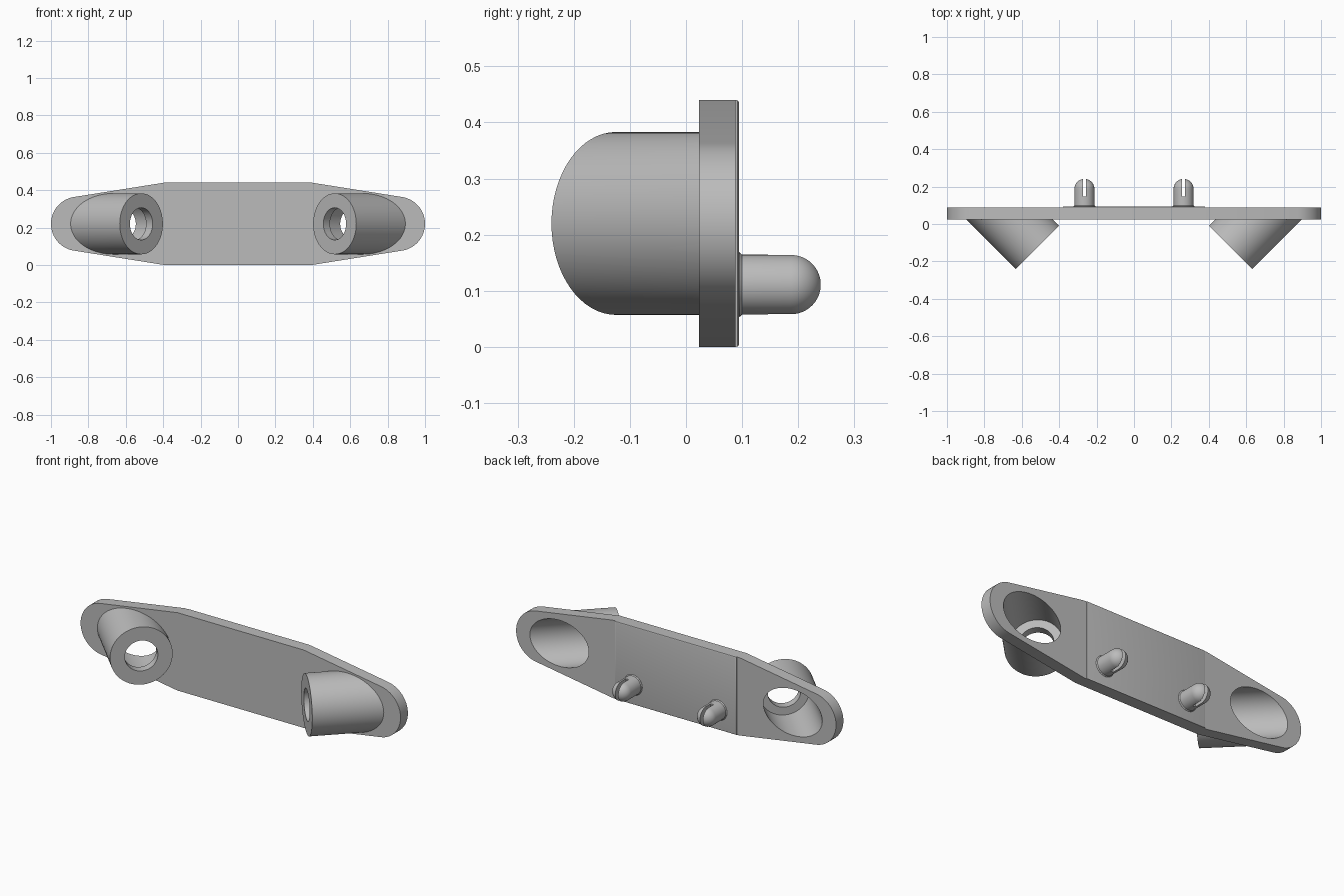
import bpy, bmesh, math
from mathutils import Matrix, Vector

cube = bpy.data.objects.get("Cube")
if cube:
    bpy.data.objects.remove(cube, do_unlink=True)

ZC = 0.22                    # mid height of the plate
FRONT, BACK = 0.023, 0.0885  # plate faces

grey = bpy.data.materials.new("plain grey")
grey.use_nodes = True
grey.diffuse_color = (0.5, 0.5, 0.5, 1)
grey.node_tree.nodes["Principled BSDF"].inputs["Base Color"].default_value = (0.5, 0.5, 0.5, 1)


def finish(bm, name):
    bmesh.ops.recalc_face_normals(bm, faces=bm.faces)
    mesh = bpy.data.meshes.new(name)
    bm.to_mesh(mesh)
    bm.free()
    obj = bpy.data.objects.new(name, mesh)
    bpy.context.collection.objects.link(obj)
    mesh.materials.append(grey)
    return obj


def extrude_y(name, outline, y0, y1):
    """Prism from an x-z outline."""
    bm = bmesh.new()
    face = bm.faces.new([bm.verts.new((x, y0, z)) for x, z in outline])
    out = bmesh.ops.extrude_face_region(bm, geom=[face])
    moved = [v for v in out["geom"] if isinstance(v, bmesh.types.BMVert)]
    bmesh.ops.translate(bm, vec=(0, y1 - y0, 0), verts=moved)
    return finish(bm, name)


def rod(name, start, direction, radius, length, trim_y=None):
    """Cylinder from a start point, optionally cut off behind a y plane."""
    bm = bmesh.new()
    d = Vector(direction).normalized()
    place = Matrix.Translation(Vector(start) + d * length / 2) @ d.to_track_quat('Z', 'Y').to_matrix().to_4x4()
    bmesh.ops.create_cone(bm, cap_ends=True, segments=64, radius1=radius,
                          radius2=radius, depth=length, matrix=place)
    if trim_y is not None:
        cut = bmesh.ops.bisect_plane(bm, geom=bm.verts[:] + bm.edges[:] + bm.faces[:],
                                     plane_co=(0, trim_y, 0), plane_no=(0, 1, 0), clear_outer=True)
        edges = [e for e in cut["geom_cut"] if isinstance(e, bmesh.types.BMEdge)]
        bmesh.ops.contextual_create(bm, geom=edges)
    return finish(bm, name)


def combine(target, tool, operation):
    mod = target.modifiers.new(operation.lower(), 'BOOLEAN')
    mod.operation, mod.solver, mod.object = operation, 'EXACT', tool
    bpy.context.view_layer.objects.active = target
    bpy.ops.object.modifier_apply(modifier=mod.name)
    bpy.data.objects.remove(tool, do_unlink=True)


def smooth(obj):
    bpy.ops.object.select_all(action='DESELECT')
    obj.select_set(True)
    bpy.context.view_layer.objects.active = obj
    bpy.ops.object.shade_smooth_by_angle(angle=math.radians(30))


# Plate: wide middle tapering to round ends
R_END = 0.145
half = [(0.395, -0.22)]
for i in range(33):
    a = math.radians(-81.6 + 163.2 * i / 32)
    half.append((1 - R_END + R_END * math.cos(a), R_END * math.sin(a)))
half.append((0.395, 0.22))
outline = half + [(-x, -z) for x, z in half]
plate = extrude_y("plate", [(x, ZC + z) for x, z in outline], FRONT, BACK)

# Slanted hollow bosses with a wide bore from behind and a small front hole
for s in (1, -1):
    axis = Vector((s, 1, 0)).normalized()
    nose = Vector((s * 0.517, -0.1245, ZC))
    combine(plate, rod("boss", nose, axis, 0.163, 0.7, trim_y=0.06), 'UNION')
    combine(plate, rod("bore", nose + axis * 0.05, axis, 0.13, 0.7), 'DIFFERENCE')
    combine(plate, rod("hole", nose - axis * 0.1, axis, 0.086, 0.3), 'DIFFERENCE')
smooth(plate)

# Raised back pad with softened back edges
pad = extrude_y("back_pad", [(-0.38, 0), (0.38, 0), (0.38, 2 * ZC), (-0.38, 2 * ZC)], BACK, 0.0945)
bm = bmesh.new()
bm.from_mesh(pad.data)
rim = [e for e in bm.edges if all(v.co.y > 0.094 for v in e.verts)]
bmesh.ops.bevel(bm, geom=rim, offset=0.005, segments=3, profile=0.5, affect='EDGES')
bm.to_mesh(pad.data)
bm.free()
smooth(pad)

# Round-tipped split pegs
R_PEG, TIP = 0.0535, 0.241
profile = [(0, 0.09), (0.058, 0.09), (0.058, 0.095), (R_PEG, 0.1)]
for i in range(13):
    a = math.pi / 2 * i / 12
    profile.append((R_PEG * math.cos(a), TIP - R_PEG + R_PEG * math.sin(a)))
for s, side in ((1, "left"), (-1, "right")):
    bm = bmesh.new()
    verts = [bm.verts.new((r, y, 0)) for r, y in profile]
    edges = [bm.edges.new(pair) for pair in zip(verts, verts[1:])]
    bmesh.ops.spin(bm, geom=verts + edges, cent=(0, 0, 0), axis=(0, 1, 0),
                   angle=2 * math.pi, steps=40)
    bmesh.ops.remove_doubles(bm, verts=bm.verts, dist=0.0002)
    bmesh.ops.translate(bm, vec=(s * 0.265, 0, 0.111), verts=bm.verts)
    peg = finish(bm, side + "_peg")
    w = 0.009
    x = s * 0.265
    slot = extrude_y("slot", [(x - w, 0), (x + w, 0), (x + w, 0.3), (x - w, 0.3)], 0.146, 0.3)
    combine(peg, slot, 'DIFFERENCE')
    smooth(peg)
